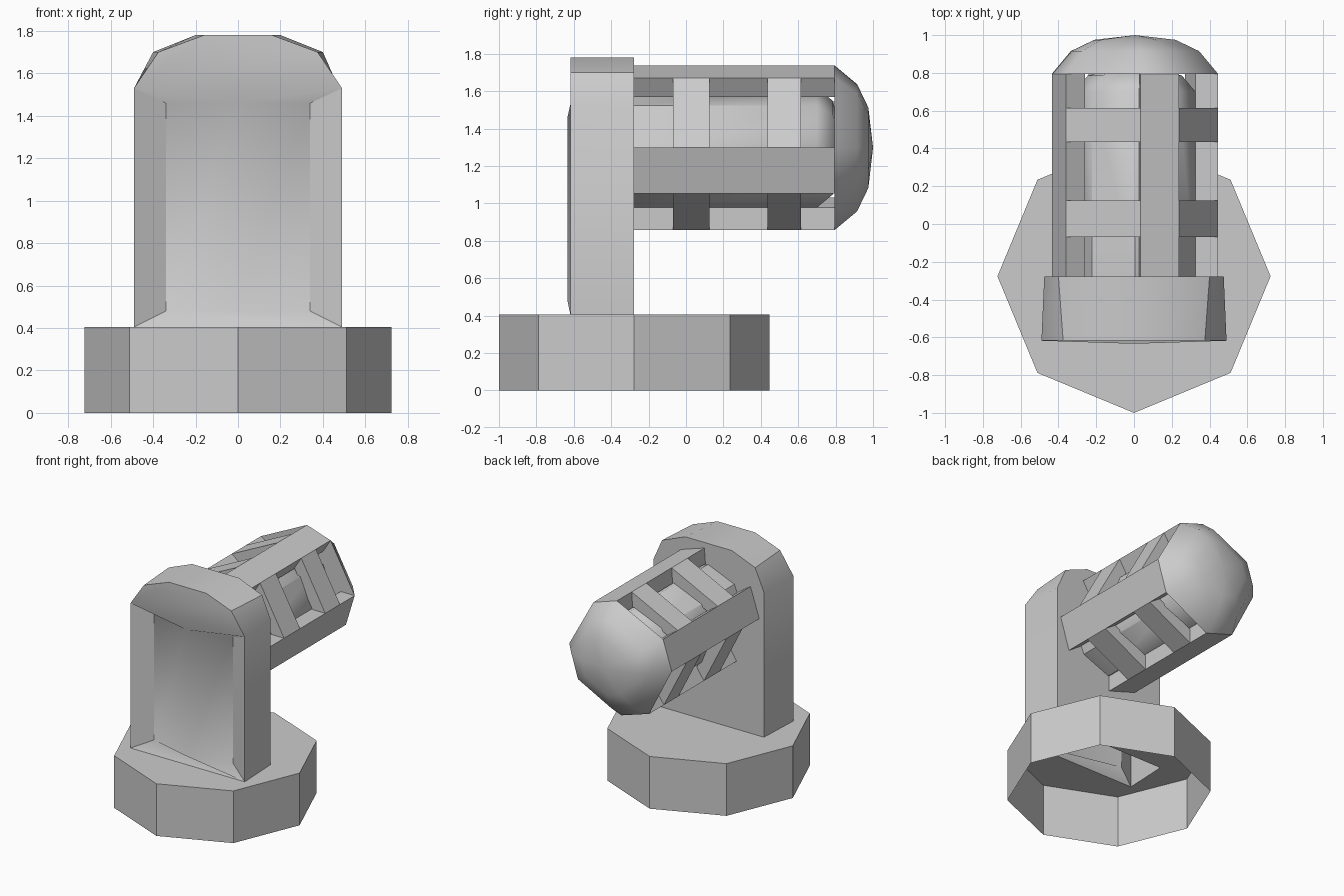
import bpy, bmesh
from math import cos, sin, radians

if "Cube" in bpy.data.objects:
    bpy.data.objects.remove(bpy.data.objects["Cube"])

grey = bpy.data.materials.new("plain_grey")
grey.use_nodes = True
GREY = (0.6, 0.6, 0.6, 1)
grey.diffuse_color = GREY
grey.node_tree.nodes["Principled BSDF"].inputs["Base Color"].default_value = GREY

BACK, FRONT = -0.277, -0.618   # column back and front planes
DECK = 0.405                   # top of the base
AXIS = 1.298                   # height of the arm axis
CAP = 0.795                    # where the arm's dome starts
R_OUT, R_IN = 0.44, 0.32


def finish(name, faces, smooth=35, closed=True):
    """Make an object from faces given as lists of points."""
    bm = bmesh.new()
    for f in faces:
        bm.faces.new([bm.verts.new(p) for p in f])
    bmesh.ops.remove_doubles(bm, verts=bm.verts, dist=0.0005)
    if closed:
        bmesh.ops.recalc_face_normals(bm, faces=bm.faces)
    mesh = bpy.data.meshes.new(name)
    bm.to_mesh(mesh)
    bm.free()
    mesh.materials.append(grey)
    ob = bpy.data.objects.new(name, mesh)
    bpy.context.collection.objects.link(ob)
    bpy.ops.object.select_all(action='DESELECT')
    ob.select_set(True)
    bpy.context.view_layer.objects.active = ob
    bpy.ops.object.shade_smooth_by_angle(angle=radians(smooth))
    return ob


def bridge(a, b, loop=True):
    n = len(a)
    return [[a[i], a[(i + 1) % n], b[(i + 1) % n], b[i]]
            for i in range(n if loop else n - 1)]


def mirrored(half):
    """Complete a left-right symmetric outline from its +x half."""
    return half + [(-x, z) for x, z in reversed(half)]


def arm_ring(angles, r, y):
    return [(r * cos(radians(a)) + 0.005, y, AXIS + r * sin(radians(a))) for a in angles]


# Base: hollow octagonal tub, open below, with the column's footprint cut out
def octagon(z):
    return [(0.723 * cos(radians(a)), BACK + 0.723 * sin(radians(a)), z)
            for a in range(0, 360, 45)]


top = octagon(DECK)
hole_back = [(0.475, BACK, DECK), (-0.475, BACK, DECK)]
hole_front = [(-0.49, FRONT, DECK), (0.49, FRONT, DECK)]
rear_deck = top[:5] + hole_back[::-1]
front_deck = top[4:] + top[:1] + hole_back[:1] + hole_front[::-1] + hole_back[1:]
finish("base", bridge(octagon(0), top) + [rear_deck, front_deck], 30)

# Column: arched shell with a bowed panel sunk into its front
back = [(x, BACK, z) for x, z in mirrored([(0.475, DECK), (0.475, 1.53), (0.40, 1.70), (0.2, 1.78)])]
front = [(x, FRONT, z) for x, z in mirrored([(0.49, DECK), (0.49, 1.53), (0.375, 1.70), (0.16, 1.78)])]
bow = [(-0.34, -0.545), (0, -0.634), (0.34, -0.545)]
low = [(x, y, 0.48) for x, y in bow]
high = [(x, y, 1.46) for x, y in bow]
rim = [front[-1], front[0], front[1], front[-2]]
finish("column", bridge(back, front, False) + bridge(low, high, False) + [
    back, front[1:-1],
    [rim[0], rim[1]] + low[::-1],
    [rim[2], rim[3]] + high,
    [rim[1], rim[2], high[2], low[2]],
    [rim[3], rim[0], low[0], high[0]]], 33)


# Arm: four rails joined by two sets of cross plates
def segment(name, a, b, inner, y0, y1):
    ends = [arm_ring((a, b), R_OUT, y) + arm_ring((b, a), inner, y) for y in (y0, y1)]
    finish(name, bridge(*ends) + ends, 30)


rails = [(-34, 0), (58, 86), (146, 178), (236, 269)]
for i, (a, b) in enumerate(rails):
    segment(f"arm_rail_{i + 1}", a, b, R_IN, BACK, CAP)
    following = rails[(i + 1) % 4][0] + (360 if i == 3 else 0)
    for j, (y0, y1) in enumerate([(-0.07, 0.125), (0.435, 0.615)]):
        segment(f"cross_plate_{i + 1}_{j + 1}", b, following, 0.33, y0, y1)


# Domes: shrinking rings closed by a fan of triangles
def dome(name, angles, rings, tip, smooth):
    loops = [arm_ring(angles, r, y) for r, y in rings]
    faces = [loops[0]]
    for a, b in zip(loops, loops[1:]):
        faces += bridge(a, b)
    last = loops[-1]
    faces += [[last[i], last[(i + 1) % len(last)], (0.005, tip, AXIS)] for i in range(len(last))]
    finish(name, faces, smooth)


dome("arm_core", range(0, 360, 45), [(R_IN, BACK), (R_IN, 0.70), (0.25, 0.785)], 0.85, 40)
dome("arm_cap", [a for r in rails for a in r],
     [(R_OUT, CAP), (0.34, 0.915), (0.215, 0.975)], 1.0, 65)
